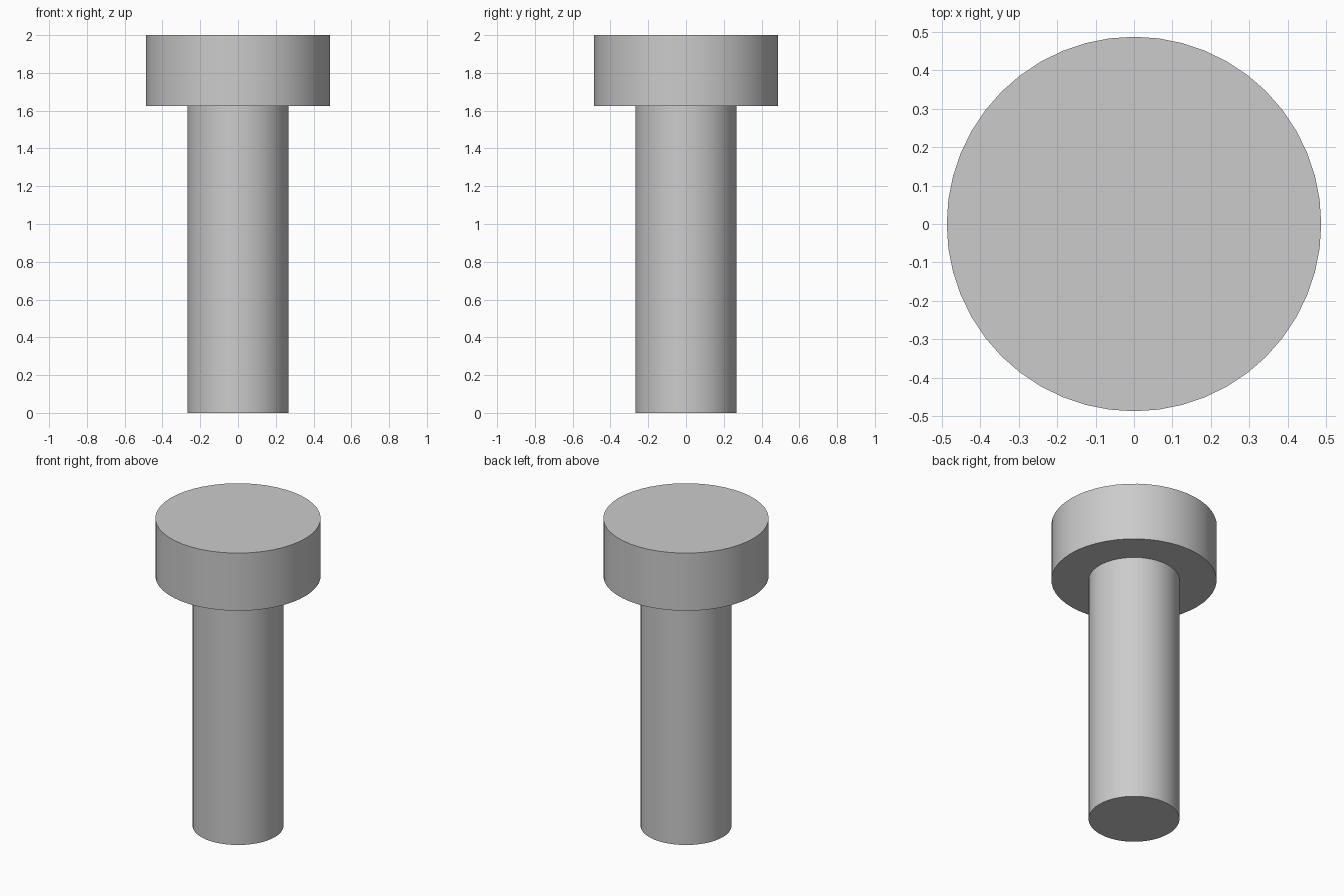
import bpy

# Remove the default cube
cube = bpy.data.objects.get("Cube")
if cube:
    bpy.data.objects.remove(cube, do_unlink=True)

SIDES = 48
HEAD_BOTTOM, TOP = 1.625, 2.0

# Plain grey metal
grey = bpy.data.materials.new("plain_grey")
grey.use_nodes = True
colour = (0.6, 0.6, 0.6, 1.0)
grey.diffuse_color = colour
grey.node_tree.nodes["Principled BSDF"].inputs["Base Color"].default_value = colour


def cylinder(name, radius, bottom, top):
    """Upright smooth-sided cylinder between two heights."""
    bpy.ops.mesh.primitive_cylinder_add(
        vertices=SIDES, radius=radius, depth=top - bottom,
        location=(0, 0, (bottom + top) / 2))
    part = bpy.context.object
    part.name = name
    part.data.materials.append(grey)
    bpy.ops.object.shade_smooth_by_angle()
    return part


# Bolt shank and its wide flat head
cylinder("shank", 0.268, 0, HEAD_BOTTOM)
cylinder("head", 0.487, HEAD_BOTTOM, TOP)
